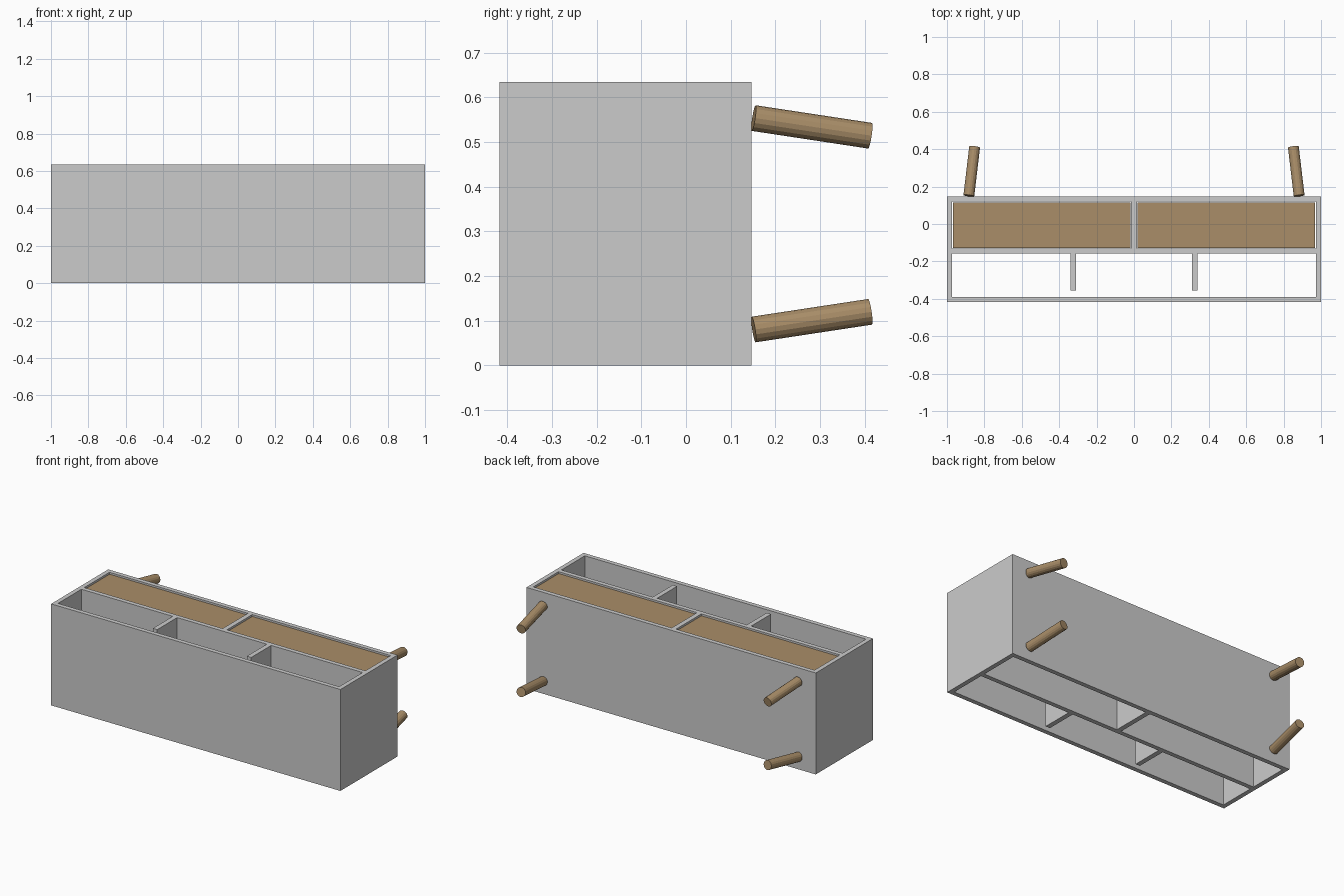
import bpy
from mathutils import Vector

if "Cube" in bpy.data.objects:
    bpy.data.objects.remove(bpy.data.objects["Cube"])

wood = bpy.data.materials.new("wood")
wood.diffuse_color = (0.40, 0.27, 0.14, 1)
wood.use_nodes = True
wood.node_tree.nodes["Principled BSDF"].inputs["Base Color"].default_value = wood.diffuse_color


def box(name, x, y, z, mat=None):
    """Axis-aligned box from (min, max) pairs."""
    bpy.ops.mesh.primitive_cube_add(size=1, location=[sum(r) / 2 for r in (x, y, z)])
    ob = bpy.context.object
    ob.name = name
    ob.scale = [r[1] - r[0] for r in (x, y, z)]
    bpy.ops.object.transform_apply(location=False, rotation=False, scale=True)
    if mat:
        ob.data.materials.append(mat)
    return ob


H = 0.634              # cabinet depth, lying along z
T = 0.028              # board thickness
Y0, Y1 = -0.417, 0.147
FULL = (0, H)
IN = 1 - T
SHELF = (-0.158, -0.130)

# Outer boards and middle shelf
box("cabinet_top", (-IN, IN), (Y0, Y0 + T), FULL)
box("cabinet_bottom", (-IN, IN), (Y1 - T, Y1), FULL)
box("middle_shelf", (-IN, IN), SHELF, FULL)
box("door_divider", (-0.015, 0.015), (SHELF[1], Y1 - T), FULL)

for s, side in ((-1, "left"), (1, "right")):
    def span(a, b):
        return tuple(sorted((s * a, s * b)))

    box(side + "_side_panel", span(IN, 1), (Y0, Y1), FULL)
    # Short upright that stops below the top board
    box(side + "_upright", span(0.31, 0.34), (-0.355, SHELF[0]), FULL)
    # Slightly recessed door
    box(side + "_door", span(0.018, IN - 0.003), (SHELF[1] + 0.003, Y1 - T - 0.003),
        (H - 0.038, H - 0.010), wood)

    # Slanted round legs
    for t, end in ((-1, "rear"), (1, "front")):
        a = Vector((s * 0.883, 0.1515, H / 2 + t * 0.2365))
        b = Vector((s * 0.852, 0.412, H / 2 + t * 0.197))
        d = b - a
        bpy.ops.mesh.primitive_cylinder_add(
            vertices=16, radius=0.029, depth=d.length, location=(a + b) / 2,
            rotation=d.to_track_quat('Z', 'Y').to_euler())
        leg = bpy.context.object
        leg.name = f"{side}_{end}_leg"
        leg.data.materials.append(wood)
